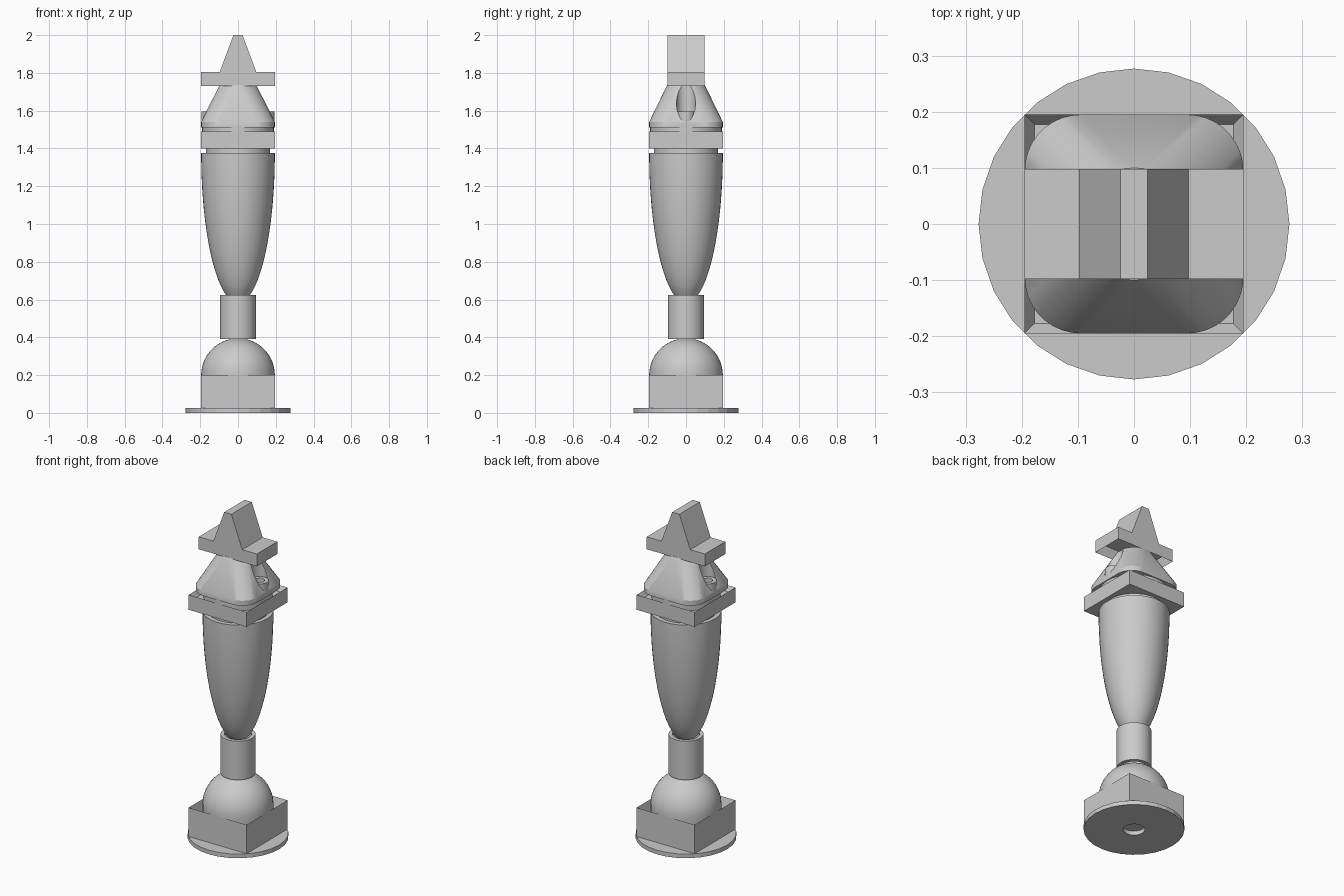
import bpy, bmesh, math
from mathutils import Vector

if "Cube" in bpy.data.objects:
    bpy.data.objects.remove(bpy.data.objects["Cube"])


def finish(bm, name, smooth=True):
    bmesh.ops.remove_doubles(bm, verts=bm.verts, dist=1e-5)
    bmesh.ops.recalc_face_normals(bm, faces=bm.faces)
    mesh = bpy.data.meshes.new(name)
    bm.to_mesh(mesh)
    bm.free()
    ob = bpy.data.objects.new(name, mesh)
    bpy.context.collection.objects.link(ob)
    if smooth:
        shade(ob)
    return ob


def shade(ob):
    bpy.ops.object.select_all(action='DESELECT')
    ob.select_set(True)
    bpy.context.view_layer.objects.active = ob
    bpy.ops.object.shade_smooth_by_angle(angle=math.radians(30))


def bridge(bm, a, b):
    n = len(a)
    for i in range(n):
        j = (i + 1) % n
        bm.faces.new((a[i], a[j], b[j], b[i]))


def lathe(name, profile, sides=48, closed=False, x=0, smooth=True):
    """Spin (radius, z) points round a vertical axis; closed makes a ring."""
    bm = bmesh.new()
    rings = []
    for r, z in profile:
        rings.append([bm.verts.new((x + r * math.cos(2 * math.pi * i / sides),
                                    r * math.sin(2 * math.pi * i / sides), z))
                      for i in range(sides)])
    for a, b in zip(rings, rings[1:]):
        bridge(bm, a, b)
    if closed:
        bridge(bm, rings[-1], rings[0])
    else:
        bm.faces.new(rings[0])
        bm.faces.new(rings[-1])
    return finish(bm, name, smooth)


def tube(name, ro, ri, z0, z1, sides=48, x=0, smooth=True):
    return lathe(name, [(ro, z0), (ro, z1), (ri, z1), (ri, z0)], sides, True, x, smooth)


def prism(name, outline, y, rim_dir, rim, depth):
    """Extrude an x-z outline along y and hollow the face looking along rim_dir."""
    bm = bmesh.new()
    a = [bm.verts.new((px, -y, pz)) for px, pz in outline]
    b = [bm.verts.new((px, y, pz)) for px, pz in outline]
    bridge(bm, a, b)
    bm.faces.new(a)
    bm.faces.new(b)
    bmesh.ops.recalc_face_normals(bm, faces=bm.faces)
    up = Vector((0, 0, rim_dir))
    face = max(bm.faces, key=lambda f: round(f.normal.dot(up), 3))
    bmesh.ops.inset_region(bm, faces=[face], thickness=rim)
    bmesh.ops.translate(bm, verts=face.verts, vec=-up * depth)
    return finish(bm, name, False)


def tray(name, z0, z1, depth):
    h = 0.195
    return prism(name, [(-h, z0), (h, z0), (h, z1), (-h, z1)], h, 1, 0.025, depth)


# Round foot with a central hole, and the square base tray
tube("foot_disc", 0.277, 0.06, 0, 0.025, 28, smooth=False)
tray("base_tray", 0.025, 0.2, 0.06)

# Dome resting in the tray
dome = [(0.195, 0.14)] + [(0.195 * math.cos(math.radians(a)), 0.2 + 0.195 * math.sin(math.radians(a)))
                          for a in range(0, 85, 7)]
lathe("base_dome", dome)

# Hollow neck tube
tube("neck_tube", 0.096, 0.074, 0.39, 0.625)

# Tapering body with elliptical sides
body = []
for i in range(21):
    z = 0.6 + 0.775 * i / 20
    body.append((0.195 * math.sqrt(1 - ((1.375 - z) / 0.795) ** 2), z))
lathe("body", body)
lathe("collar_disc", [(0.17, 1.37), (0.17, 1.405)])

# Square shoulder tray
tray("shoulder_tray", 1.4, 1.49, 0.03)

# Head: rounded square blending to a circle; rings are (corner offset, radius, z)
bm = bmesh.new()
rings = []
for c, r, z in [(0, 0.19, 1.45), (0, 0.19, 1.51), (0.095, 0.1, 1.51), (0.095, 0.1, 1.54), (0, 0.1, 1.735)]:
    ring = []
    for k in range(4):
        sx, sy = (1, -1, -1, 1)[k], (1, 1, -1, -1)[k]
        for s in range(10):
            t = math.radians(90 * k + 10 * s)
            ring.append(bm.verts.new((sx * c + r * math.cos(t), sy * c + r * math.sin(t), z)))
    rings.append(ring)
for a, b in zip(rings, rings[1:]):
    bridge(bm, a, b)
bm.faces.new(rings[0])
bm.faces.new(rings[-1])
head = finish(bm, "head", False)

# Vertical pockets in both head sides, each with a small ring at the bottom
for side, label in ((-1, "left"), (1, "right")):
    cutter = lathe("pocket_cutter_" + label, [(0.05, 1.525), (0.05, 1.8)], 32, x=side * 0.145, smooth=False)
    cutter.hide_render = True
    mod = head.modifiers.new("pocket", 'BOOLEAN')
    mod.operation = 'DIFFERENCE'
    mod.solver = 'EXACT'
    mod.object = cutter
    bpy.context.view_layer.objects.active = head
    bpy.ops.object.modifier_apply(modifier=mod.name)
    bpy.data.objects.remove(cutter)
    tube("pocket_ring_" + label, 0.0495, 0.028, 1.52, 1.595, 32, x=side * 0.145)
shade(head)

# Double-sloped hat, hollow underneath
right = [(0.195, 1.73), (0.195, 1.805), (0.097, 1.805), (0.024, 2.0)]
left = [(-x, z) for x, z in reversed(right)]
prism("hat", right + left, 0.098, -1, 0.025, 0.055)
